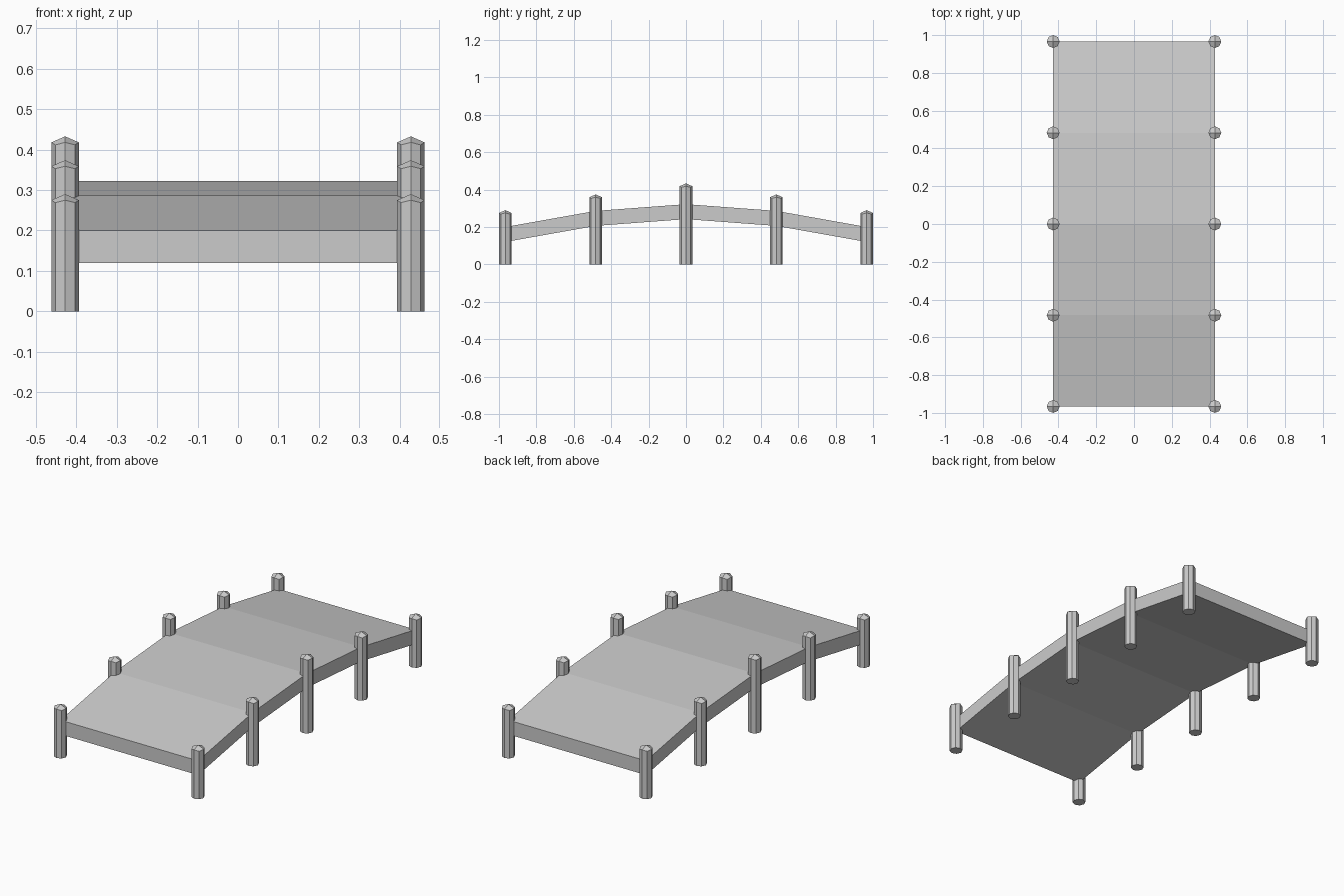
import bpy, bmesh
from math import cos, sin, pi

if "Cube" in bpy.data.objects:
    bpy.data.objects.remove(bpy.data.objects["Cube"])

R = 0.034          # post radius
X = 0.428          # post / deck edge offset
# y station, deck top height, post peak height
STATIONS = [(-0.966, 0.20, 0.29), (-0.483, 0.286, 0.374), (0, 0.322, 0.433),
            (0.483, 0.286, 0.374), (0.966, 0.20, 0.29)]


def make(name, verts, faces):
    mesh = bpy.data.meshes.new(name)
    mesh.from_pydata(verts, [], faces)
    bm = bmesh.new()
    bm.from_mesh(mesh)
    bmesh.ops.recalc_face_normals(bm, faces=bm.faces)
    bm.to_mesh(mesh)
    bm.free()
    ob = bpy.data.objects.new(name, mesh)
    bpy.context.collection.objects.link(ob)
    return ob


# Octagonal post whose top is cut to a four-sided point
def post(name, x, y, peak):
    ring = [(R * cos(i * pi / 4), R * sin(i * pi / 4)) for i in range(8)]
    verts = [(x + a, y + b, 0) for a, b in ring]
    verts += [(x + a, y + b, peak - 0.44 * (abs(a) + abs(b))) for a, b in ring]
    verts.append((x, y, peak))
    faces = [tuple(range(8))]
    faces += [(i, (i + 1) % 8, 8 + (i + 1) % 8, 8 + i) for i in range(8)]
    faces += [(8 + i, 9 + i, 8 + (i + 2) % 8, 16) for i in (0, 2, 4, 6)]
    make(name, verts, faces)


# Arched deck: side profile extruded across x
profile = [(y, z) for y, z, _ in STATIONS]
n = len(profile)
verts = []
for y, z in profile:
    verts += [(-X, y, z), (X, y, z), (X, y, z - 0.08), (-X, y, z - 0.08)]
faces = [(0, 1, 2, 3), tuple(4 * (n - 1) + k for k in range(4))]
for i in range(n - 1):
    for k in range(4):
        a, b = 4 * i + k, 4 * i + (k + 1) % 4
        faces.append((a, b, b + 4, a + 4))
make("bridge_deck", verts, faces)

# Posts along both edges
for side, sx in (("left", -X), ("right", X)):
    for i, (y, _, peak) in enumerate(STATIONS):
        post(f"{side}_post_{i + 1}", sx, y, peak)
